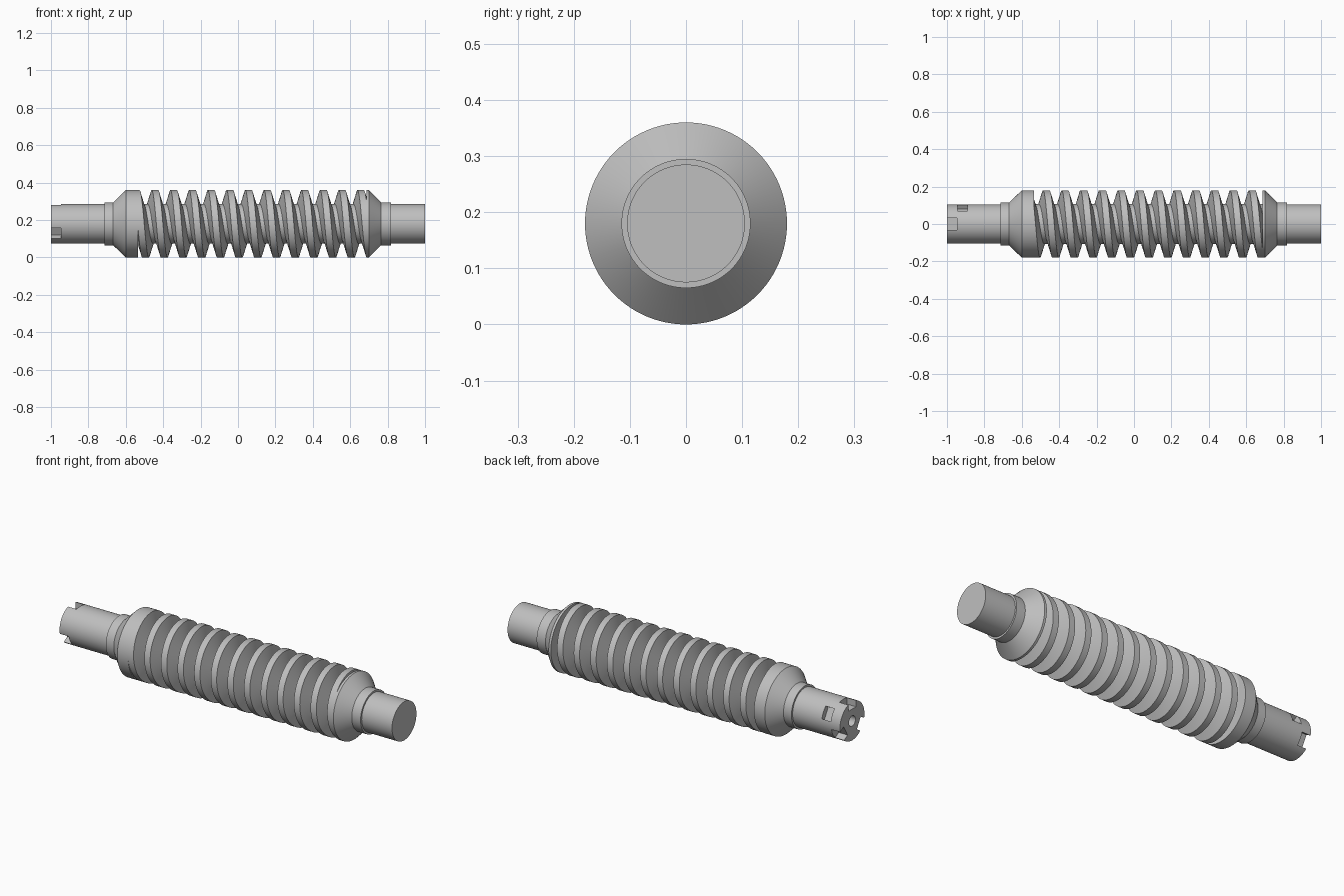
import bpy, bmesh, math
from mathutils import Matrix, Vector

AXIS_Z = 0.18            # height of the shaft axis
R_TIP, R_ROOT, R_COLLAR, R_SHAFT = 0.18, 0.106, 0.115, 0.105
PITCH = 0.1
THREAD_START, THREAD_END = -0.535, 0.687
SIDES = 96

if "Cube" in bpy.data.objects:
    bpy.data.objects.remove(bpy.data.objects["Cube"], do_unlink=True)

steel = bpy.data.materials.new("grey steel")
steel.use_nodes = True
steel.diffuse_color = (0.52, 0.52, 0.52, 1)
steel.node_tree.nodes["Principled BSDF"].inputs["Base Color"].default_value = (0.52, 0.52, 0.52, 1)


def finish(name, bm):
    mesh = bpy.data.meshes.new(name)
    bm.to_mesh(mesh)
    bm.free()
    mesh.materials.append(steel)
    obj = bpy.data.objects.new(name, mesh)
    bpy.context.collection.objects.link(obj)
    return obj


def turned(name, profile, caps=True):
    """Sweep profile(turn) -> [(x, radius)] once around the x axis."""
    bm = bmesh.new()
    columns = []
    for i in range(SIDES + 1):
        a = math.tau * i / SIDES
        columns.append([bm.verts.new((x, -r * math.sin(a), AXIS_Z + r * math.cos(a)))
                        for x, r in profile(i / SIDES)])
    for c0, c1 in zip(columns, columns[1:]):
        for j in range(len(c0) - 1):
            bm.faces.new((c0[j], c1[j], c1[j + 1], c0[j + 1]))
    if caps:
        bm.faces.new([c[0] for c in reversed(columns[:-1])])
        bm.faces.new([c[-1] for c in columns[:-1]])
    bmesh.ops.remove_doubles(bm, verts=bm.verts, dist=0.00002)
    return finish(name, bm)


def radial_box(name, x0, x1, r0, r1, width, degrees):
    """Box reaching outward from the axis at an angle measured from +y."""
    bm = bmesh.new()
    place = (Matrix.Translation((0, 0, AXIS_Z))
             @ Matrix.Rotation(math.radians(degrees), 4, 'X')
             @ Matrix.Translation(((x0 + x1) / 2, (r0 + r1) / 2, 0))
             @ Matrix.Diagonal((x1 - x0, r1 - r0, width, 1)))
    bmesh.ops.create_cube(bm, size=1, matrix=place)
    return finish(name, bm)


def cut(target, cutter):
    cutter.hide_render = True
    mod = target.modifiers.new("cut", 'BOOLEAN')
    mod.operation = 'DIFFERENCE'
    mod.solver = 'EXACT'
    mod.object = cutter
    bpy.context.view_layer.objects.active = target
    bpy.ops.object.modifier_apply(modifier=mod.name)
    bpy.data.objects.remove(cutter, do_unlink=True)


# Worm thread: trapezoid teeth on a single right-hand helix, cut off square
CREST, FOOT = 0.0175, 0.039   # half widths of a tooth at tip and root


def thread_radius(offset):
    d = abs((offset + PITCH / 2) % PITCH - PITCH / 2)
    t = min(max((d - CREST) / (FOOT - CREST), 0), 1)
    return R_TIP + (R_ROOT - R_TIP) * t


def thread_profile(turn):
    first = -0.444 + PITCH * turn
    points = []
    for k in range(-2, 14):
        for off in (-FOOT, -CREST, CREST, FOOT):
            x = first + k * PITCH + off
            x = min(max(x, THREAD_START), THREAD_END)
            points.append((x, thread_radius(x - first)))
    return points


thread = turned("worm_thread", thread_profile, caps=False)

# Drive-end shaft with collar and shoulder
drive_shaft = turned("drive_shaft", lambda t: [
    (-1, R_SHAFT), (-0.715, R_SHAFT), (-0.715, R_COLLAR), (-0.667, R_COLLAR),
    (-0.6, R_TIP), (THREAD_START, R_TIP)])

# Plain-end shaft with shoulder and collar
plain_shaft = turned("plain_shaft", lambda t: [
    (THREAD_END, R_TIP), (0.7, R_TIP), (0.765, R_COLLAR), (0.818, R_COLLAR),
    (0.818, R_SHAFT), (1, R_SHAFT)])

# Centre hole, three end slots and one side pocket
cut(drive_shaft, turned("hole_cutter", lambda t: [(-1.1, 0.028), (-0.9, 0.028)]))
for angle in (90, 210, 330):
    cut(drive_shaft, radial_box("slot_cutter", -1.1, -0.947, 0.065, 0.2, 0.066, angle))
cut(drive_shaft, radial_box("pocket_cutter", -0.943, -0.89, 0.075, 0.2, 0.066, 30))

# Smooth round surfaces, crisp machined edges
bpy.ops.object.select_all(action='DESELECT')
for obj in (thread, drive_shaft, plain_shaft):
    obj.select_set(True)
bpy.context.view_layer.objects.active = thread
bpy.ops.object.shade_smooth_by_angle(angle=math.radians(30))
